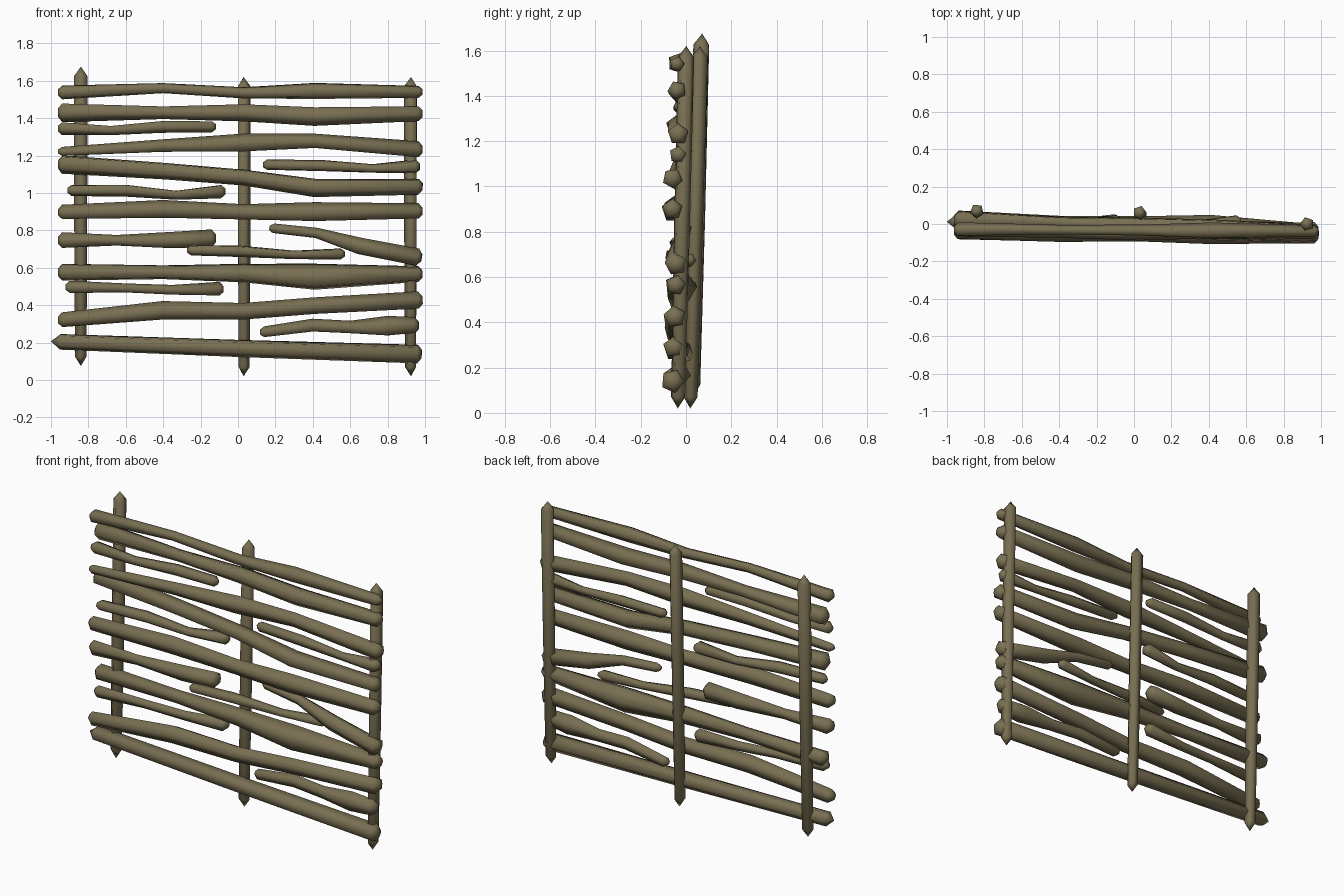
import bpy, bmesh, math, random
from mathutils import Vector

random.seed(4)
wood = bpy.data.materials.new("weathered olive wood")
wood.diffuse_color = (0.19, 0.16, 0.085, 1)


def pole(name, pts, sharp_start=False, sharp_end=False):
    """Five-sided rough pole through (position, radius) stations with tapered ends."""
    pos = [Vector(p) for p, r in pts]
    rad = [r * 1.05 for p, r in pts]
    axis = (pos[-1] - pos[0]).normalized()
    side = axis.cross(Vector((0, 1, 0))).normalized()
    other = axis.cross(side)
    turn = random.uniform(0, math.tau)
    bm = bmesh.new()

    def ring(c, r):
        return [bm.verts.new(c + r * (math.cos(turn + i * math.tau / 5) * side
                                      + math.sin(turn + i * math.tau / 5) * other))
                for i in range(5)]

    rings = [ring(c, r) for c, r in zip(pos, rad)]
    # blunt or pointed ends
    if not sharp_start:
        rings.insert(0, ring(pos[0] - axis * 0.022, rad[0] * 0.45))
    if not sharp_end:
        rings.append(ring(pos[-1] + axis * 0.022, rad[-1] * 0.45))
    for a, b in zip(rings, rings[1:]):
        for i in range(5):
            j = (i + 1) % 5
            bm.faces.new((a[i], a[j], b[j], b[i]))
    for rg, sharp, tip in ((rings[0], sharp_start, pos[0] - axis * 0.05),
                           (rings[-1], sharp_end, pos[-1] + axis * 0.05)):
        if sharp:
            v = bm.verts.new(tip)
            for i in range(5):
                bm.faces.new((rg[i], rg[(i + 1) % 5], v))
        else:
            bm.faces.new(rg)
    bmesh.ops.recalc_face_normals(bm, faces=bm.faces)
    for f in bm.faces:
        f.smooth = True
    me = bpy.data.meshes.new(name)
    bm.to_mesh(me)
    bm.free()
    me.materials.append(wood)
    ob = bpy.data.objects.new(name, me)
    bpy.context.collection.objects.link(ob)
    return ob


# upright posts: x, bottom y, top y, bottom z, top z
for n, x, y0, y1, z0, z1 in (("left", -0.84, 0.035, 0.07, 0.065, 1.665),
                             ("middle", 0.03, 0.02, 0.06, 0.01, 1.61),
                             ("right", 0.925, -0.035, 0.0, 0.01, 1.61)):
    pole(n + "_post", [((x, y0, z0 + 0.06), 0.031), ((x, (y0 + y1) / 2, 0.85), 0.035),
                       ((x, y1, z1 - 0.04), 0.036)], True, True)


def rail(name, ya, yb, stations, sharp=False):
    """Horizontal rail from (x, z, radius) stations, y running from ya to yb."""
    xa, xb = stations[0][0], stations[-1][0]
    pole(name, [((x, ya + (yb - ya) * (x - xa) / (xb - xa), z), r)
                for x, z, r in stations], sharp)


# full-width rails, from the top down
long_rails = [
    (-0.03, -0.04, [1.537, 1.56, 1.535, 1.545, 1.54], [.037, .027, .030, .043, .032]),
    (0.025, -0.04, [1.43, 1.43, 1.43, 1.41, 1.425], [.050, .034, .046, .050, .040]),
    (-0.04, -0.035, [1.22, 1.25, 1.265, 1.275, 1.23], [.025, .035, .050, .040, .045]),
    (0.015, -0.06, [1.155, 1.12, 1.085, 1.03, 1.035], [.050, .045, .043, .050, .043]),
    (-0.04, -0.06, [.895, .91, .895, .895, .90], [.040, .050, .043, .053, .043]),
    (0.025, -0.045, [.575, .575, .57, .55, .565], [.045, .037, .050, .070, .042]),
    (-0.04, -0.05, [.32, .37, .365, .395, .425], [.040, .050, .045, .045, .047]),
]
for i, (ya, yb, zs, rs) in enumerate(long_rails):
    rail(f"long_rail_{i + 1}", ya, yb, list(zip((-0.94, -0.4, 0.03, 0.41, 0.965), zs, rs)))
rail("bottom_rail", 0.01, -0.06, [(-0.95, .205, .042), (0, .17, .046), (.96, .14, .05)], True)

# short filler branches
rail("short_branch_1", -.02, -.025, [(-.94, 1.345, .035), (-.68, 1.335, .025), (-.4, 1.355, .032), (-.14, 1.355, .03)])
rail("short_branch_2", 0, -.035, [(.155, 1.15, .028), (.45, 1.145, .03), (.72, 1.13, .023), (.95, 1.14, .038)])
rail("short_branch_3", -.04, .01, [(-.89, 1.015, .03), (-.6, 1.015, .033), (-.33, .99, .025), (-.09, 1.01, .037)])
rail("short_branch_4", -.03, -.015, [(-.94, .745, .043), (-.65, .745, .029), (-.35, .745, .045), (-.14, .755, .048)])
rail("short_branch_5", -.065, .015, [(-.25, .695, .028), (0, .69, .031), (.3, .67, .023), (.55, .675, .03)])
rail("short_branch_6", 0, -.045, [(.19, .81, .026), (.42, .785, .028), (.65, .715, .045), (.96, .655, .047)])
rail("short_branch_7", -.045, .015, [(-.9, .495, .034), (-.6, .49, .025), (-.35, .48, .027), (-.1, .485, .038)])
rail("short_branch_8", 0, -.055, [(.14, .255, .03), (.4, .29, .036), (.6, .28, .035), (.8, .285, .055), (.945, .29, .045)])
